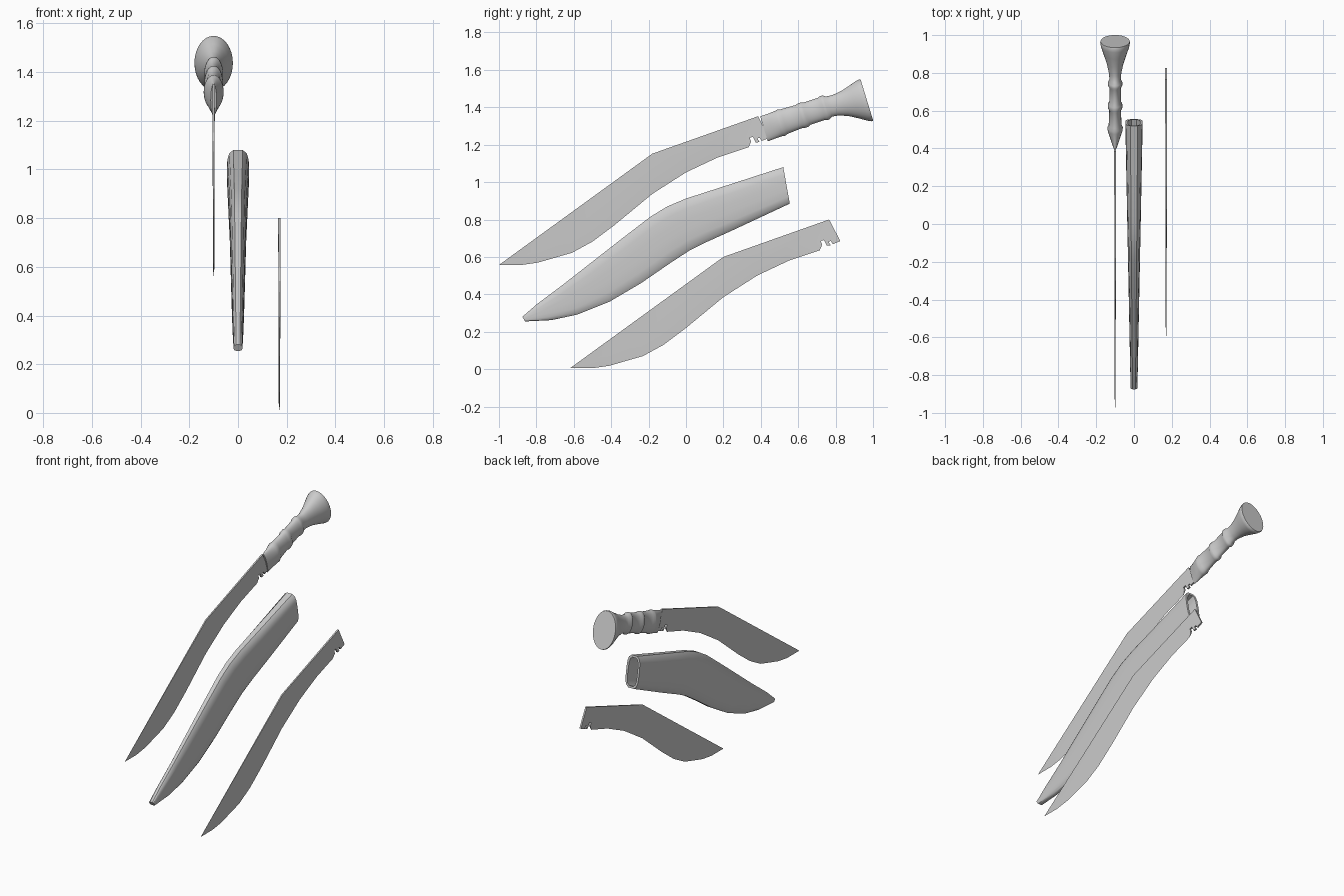
import bpy, bmesh, math
from mathutils import Vector

cube = bpy.data.objects.get("Cube")
if cube:
    bpy.data.objects.remove(cube)

steel = bpy.data.materials.new("plain_grey")
steel.use_nodes = True
grey = (0.6, 0.6, 0.6, 1)
steel.diffuse_color = grey
steel.node_tree.nodes["Principled BSDF"].inputs["Base Color"].default_value = grey


def finish(name, bm, angle):
    bmesh.ops.recalc_face_normals(bm, faces=bm.faces)
    mesh = bpy.data.meshes.new(name)
    bm.to_mesh(mesh)
    bm.free()
    mesh.materials.append(steel)
    ob = bpy.data.objects.new(name, mesh)
    bpy.context.collection.objects.link(ob)
    bpy.ops.object.select_all(action='DESELECT')
    ob.select_set(True)
    bpy.context.view_layer.objects.active = ob
    bpy.ops.object.shade_smooth_by_angle(angle=math.radians(angle))
    return ob


def bridge(bm, a, b, closed=True):
    n = len(a)
    for i in range(n if closed else n - 1):
        j = (i + 1) % n
        quad = list(dict.fromkeys((a[i], a[j], b[j], b[i])))
        if len(quad) > 2:
            bm.faces.new(quad)


# Curved blade: flat cheeks, ground belly, notch near the grip
TIP = (-0.62, 0.005)
EDGE = [(-0.5, 0.005), (-0.41, 0.018), (-0.23, 0.07), (-0.12, 0.13), (0, 0.22),
        (0.2, 0.385), (0.38, 0.5), (0.55, 0.58)]
NOTCH = [(0.715, 0.635), (0.728, 0.665), (0.72, 0.685), (0.738, 0.69), (0.753, 0.66),
         (0.773, 0.662), (0.762, 0.682), (0.775, 0.685), (0.785, 0.668)]
BACK = [(0.825, 0.685), (0.765, 0.80), (0.2, 0.6)]


def blade(name, x, dy, dz):
    bm = bmesh.new()

    def vert(p, side):
        half = 0.0025 + 0.0025 * (p[0] - TIP[0]) / 1.4
        return bm.verts.new((x + side * half, p[0] + dy, p[1] + dz))

    tip = vert(TIP, 0)
    edge = [vert(p, 0) for p in EDGE]
    heel = vert(NOTCH[0], 0)
    rims = []
    for side in (-1, 1):
        grind = [vert((p[0] - 0.02, p[1] + 0.035 + 0.025 * min(i, 2)), side)
                 for i, p in enumerate(EDGE)]
        rest = [vert(p, side) for p in NOTCH[1:] + BACK]
        bm.faces.new([tip] + grind + [heel] + rest)
        bridge(bm, [tip] + edge + [heel], [tip] + grind + [heel], False)
        rims.append([heel] + rest + [tip])
    bridge(bm, rims[0], rims[1], False)
    return finish(name, bm, 5)


blade("knife_blade", -0.1, -0.38, 0.552)
blade("spare_blade", 0.17, 0, 0)

# Grip: oval sections (y, z, half width, half height)
bm = bmesh.new()
tilt = math.radians(17)
up = Vector((0, -math.sin(tilt), math.cos(tilt)))
stations = [(0.417, 1.285, 0.012, 0.070), (0.46, 1.30, 0.027, 0.069),
            (0.495, 1.313, 0.039, 0.070), (0.51, 1.318, 0.041, 0.073),
            (0.525, 1.324, 0.034, 0.068), (0.605, 1.351, 0.031, 0.064),
            (0.615, 1.354, 0.038, 0.068), (0.635, 1.361, 0.038, 0.068),
            (0.645, 1.365, 0.031, 0.062), (0.725, 1.392, 0.031, 0.062),
            (0.735, 1.395, 0.038, 0.067), (0.75, 1.40, 0.038, 0.066),
            (0.765, 1.404, 0.030, 0.056), (0.80, 1.411, 0.033, 0.057),
            (0.85, 1.420, 0.044, 0.070), (0.90, 1.428, 0.061, 0.092),
            (0.94, 1.434, 0.075, 0.111), (0.96, 1.437, 0.079, 0.117),
            (0.967, 1.439, 0.077, 0.115)]
rings = []
for y, z, w, h in stations:
    rings.append([bm.verts.new(Vector((-0.1 + w * math.cos(a), y, z)) + up * h * math.sin(a))
                  for a in (i * math.tau / 32 for i in range(32))])
for a, b in zip(rings, rings[1:]):
    bridge(bm, a, b)
bm.faces.new(rings[0])
bm.faces.new(rings[-1])

# Wedge-shaped bolster lips on both cheeks, narrowing toward the blade
finish("grip", bm, 40)

# Hollow sheath: paired points on its back and belly
BACKLINE = [(-0.875, 0.28), (-0.80, 0.345), (-0.66, 0.45), (-0.50, 0.575), (-0.34, 0.70),
            (-0.19, 0.815), (-0.10, 0.87), (0, 0.912), (0.18, 0.97), (0.52, 1.08)]
BELLY = [(-0.86, 0.255), (-0.72, 0.262), (-0.58, 0.292), (-0.41, 0.36), (-0.24, 0.46),
         (-0.08, 0.57), (0.02, 0.635), (0.10, 0.675), (0.24, 0.738), (0.555, 0.885)]
quarter = [(0.42, 1), (0.78, 0.86), (0.95, 0.6), (1, 0.2)]
half = quarter + [(u, -v) for u, v in reversed(quarter)]
section = half + [(-u, v) for u, v in reversed(half)]
bm = bmesh.new()


def sheath_ring(k, wall):
    top, low = (Vector((0, *line[k])) for line in (BACKLINE, BELLY))
    mid, rise = (top + low) / 2, (top - low) / 2
    width = 0.018 + 0.028 * (mid.y + 0.87) / 1.41 - wall
    rise *= 1 - wall / rise.length
    return [bm.verts.new(mid + rise * v + Vector((width * u, 0, 0))) for u, v in section]


outer = [sheath_ring(k, 0) for k in range(len(BELLY))]
inner = [sheath_ring(k, 0.013) for k in range(2, len(BELLY))]
for shell in (outer, inner):
    for a, b in zip(shell, shell[1:]):
        bridge(bm, a, b)
    bm.faces.new(shell[0])
bridge(bm, outer[-1], inner[-1])
finish("sheath", bm, 32)
